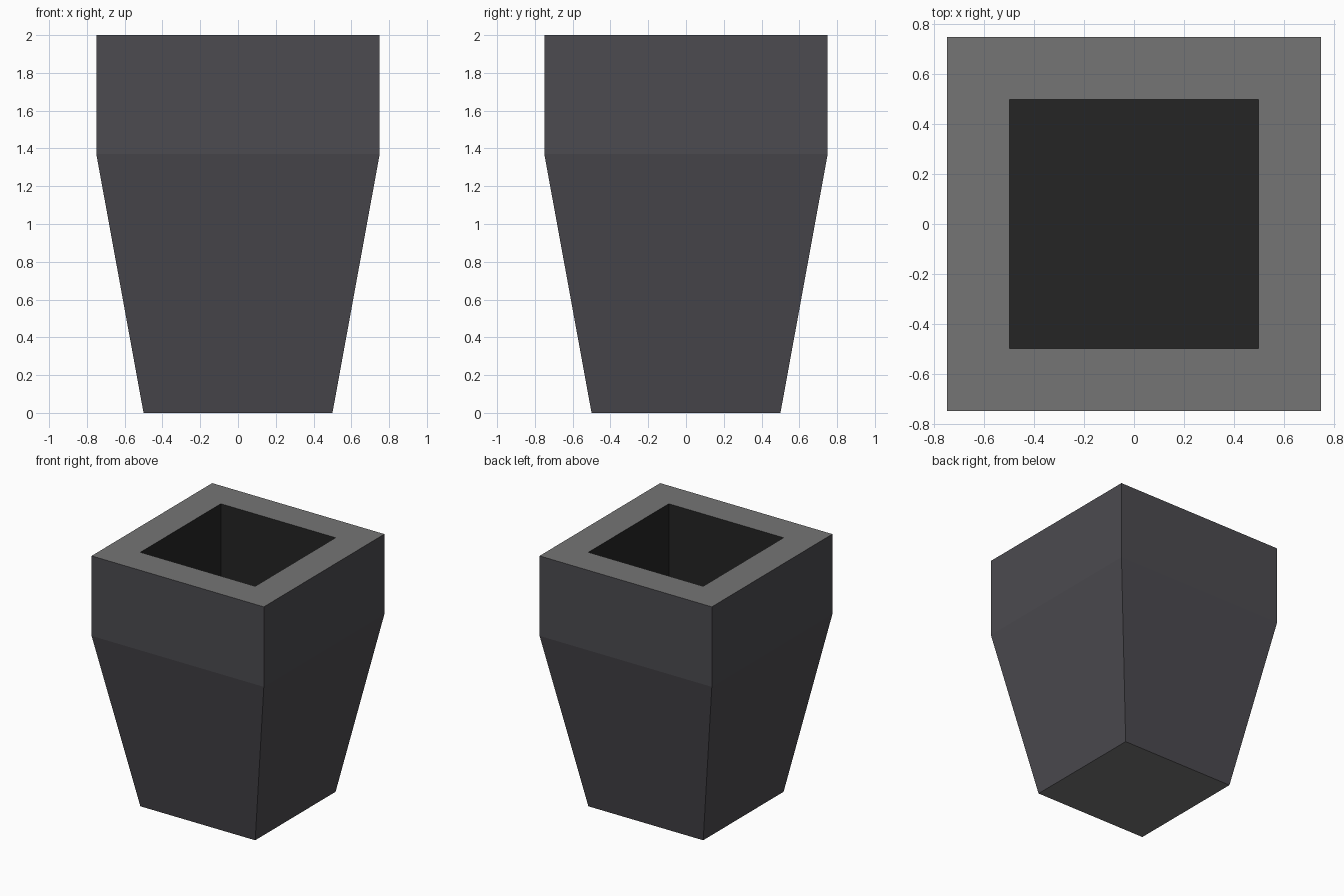
import bpy, bmesh

if "Cube" in bpy.data.objects:
    bpy.data.objects.remove(bpy.data.objects["Cube"])


def material(name, rgb):
    m = bpy.data.materials.new(name)
    m.diffuse_color = (*rgb, 1.0)
    m.use_nodes = True
    m.node_tree.nodes["Principled BSDF"].inputs["Base Color"].default_value = m.diffuse_color
    return m


# Square rings from the base outwards, over the rim and down inside:
# (half width, height, material of the band leading to this ring)
SHELL, RIM, INSIDE = 0, 1, 2
PROFILE = [
    (0.50, 0.00, RIM),
    (0.75, 1.37, SHELL),
    (0.75, 2.00, SHELL),
    (0.50, 2.00, RIM),
    (0.50, 1.00, INSIDE),
]

bm = bmesh.new()
rings = [[bm.verts.new((sx * h, sy * h, z))
          for sx, sy in ((-1, -1), (1, -1), (1, 1), (-1, 1))]
         for h, z, _ in PROFILE]

# Walls, rim and inner shaft
for i in range(1, len(rings)):
    a, b = rings[i - 1], rings[i]
    for k in range(4):
        n = (k + 1) % 4
        bm.faces.new((a[k], a[n], b[n], b[k])).material_index = PROFILE[i][2]

# Underside and inner floor
bm.faces.new(rings[0][::-1]).material_index = RIM
bm.faces.new(rings[-1]).material_index = INSIDE
bmesh.ops.recalc_face_normals(bm, faces=bm.faces)

mesh = bpy.data.meshes.new("planter")
bm.to_mesh(mesh)
bm.free()
for m in (material("charcoal_shell", (0.072, 0.070, 0.080)),
          material("grey_rim", (0.177, 0.177, 0.177)),
          material("black_inside", (0.018, 0.018, 0.018))):
    mesh.materials.append(m)
bpy.context.collection.objects.link(bpy.data.objects.new("planter", mesh))
